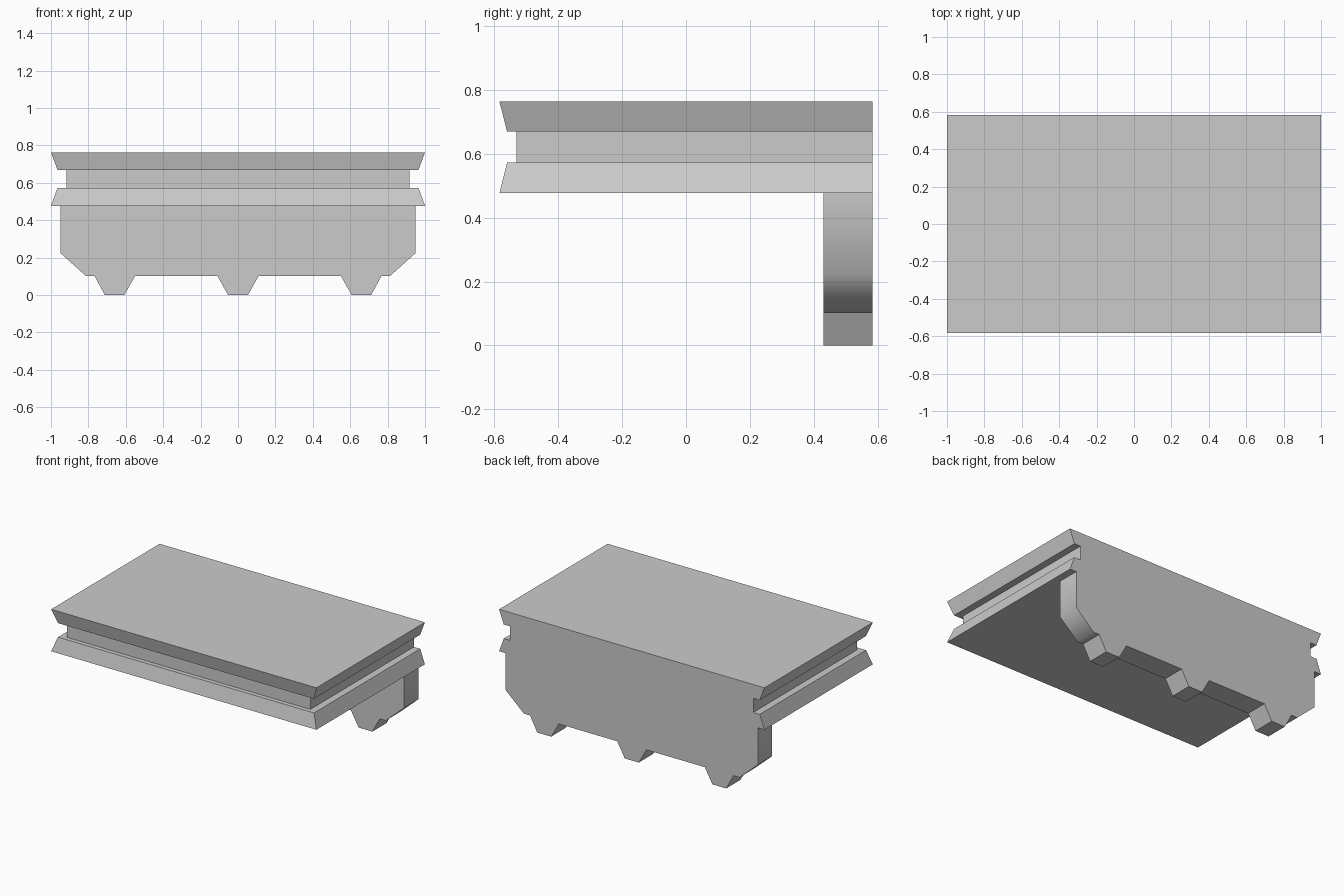
import bpy, bmesh, math

if "Cube" in bpy.data.objects:
    bpy.data.objects.remove(bpy.data.objects["Cube"])

BACK = 0.584


def finish(name, bm):
    bmesh.ops.recalc_face_normals(bm, faces=bm.faces)
    mesh = bpy.data.meshes.new(name)
    bm.to_mesh(mesh)
    bm.free()
    obj = bpy.data.objects.new(name, mesh)
    bpy.context.collection.objects.link(obj)
    return obj


# Moulded ledge: stacked rectangles, stepped on front and sides, flush at the back
levels = [  # z, half width, front y
    (0.477, 1.0, -0.584),
    (0.573, 0.965, -0.56),
    (0.573, 0.917, -0.53),
    (0.669, 0.917, -0.53),
    (0.669, 0.965, -0.56),
    (0.763, 1.0, -0.584),
]
bm = bmesh.new()
rings = [[bm.verts.new(p) for p in ((-hx, fy, z), (hx, fy, z), (hx, BACK, z), (-hx, BACK, z))]
         for z, hx, fy in levels]
for low, high in zip(rings, rings[1:]):
    for i in range(4):
        j = (i + 1) % 4
        if (low[i].co - low[j].co).length and i == 2 and low[0].co.z == high[0].co.z:
            continue  # a flat step has no height along the flush back
        bm.faces.new((low[i], low[j], high[j], high[i]))
# weld the flush back into one outline so the ledge stays closed
bm.faces.new(rings[0])
bm.faces.new(rings[-1])
finish("moulded_ledge", bm)

# Back panel: right-hand half outline with feet, mirrored in x
half = [(0.053, 0), (0.11, 0.102), (0.55, 0.102), (0.608, 0), (0.712, 0),
        (0.767, 0.102), (0.813, 0.102), (0.95, 0.225), (0.95, 0.477)]
outline = half + [(-x, z) for x, z in reversed(half)]
bm = bmesh.new()
face = bm.faces.new([bm.verts.new((x, 0.43, z)) for x, z in outline])
extruded = bmesh.ops.extrude_face_region(bm, geom=[face])
bmesh.ops.translate(bm, vec=(0, BACK - 0.43, 0),
                    verts=[v for v in extruded["geom"] if isinstance(v, bmesh.types.BMVert)])
panel = finish("back_panel", bm)

# Soft shading across the lower corner chamfers
bpy.context.view_layer.objects.active = panel
panel.select_set(True)
bpy.ops.object.shade_smooth_by_angle(angle=math.radians(52))
